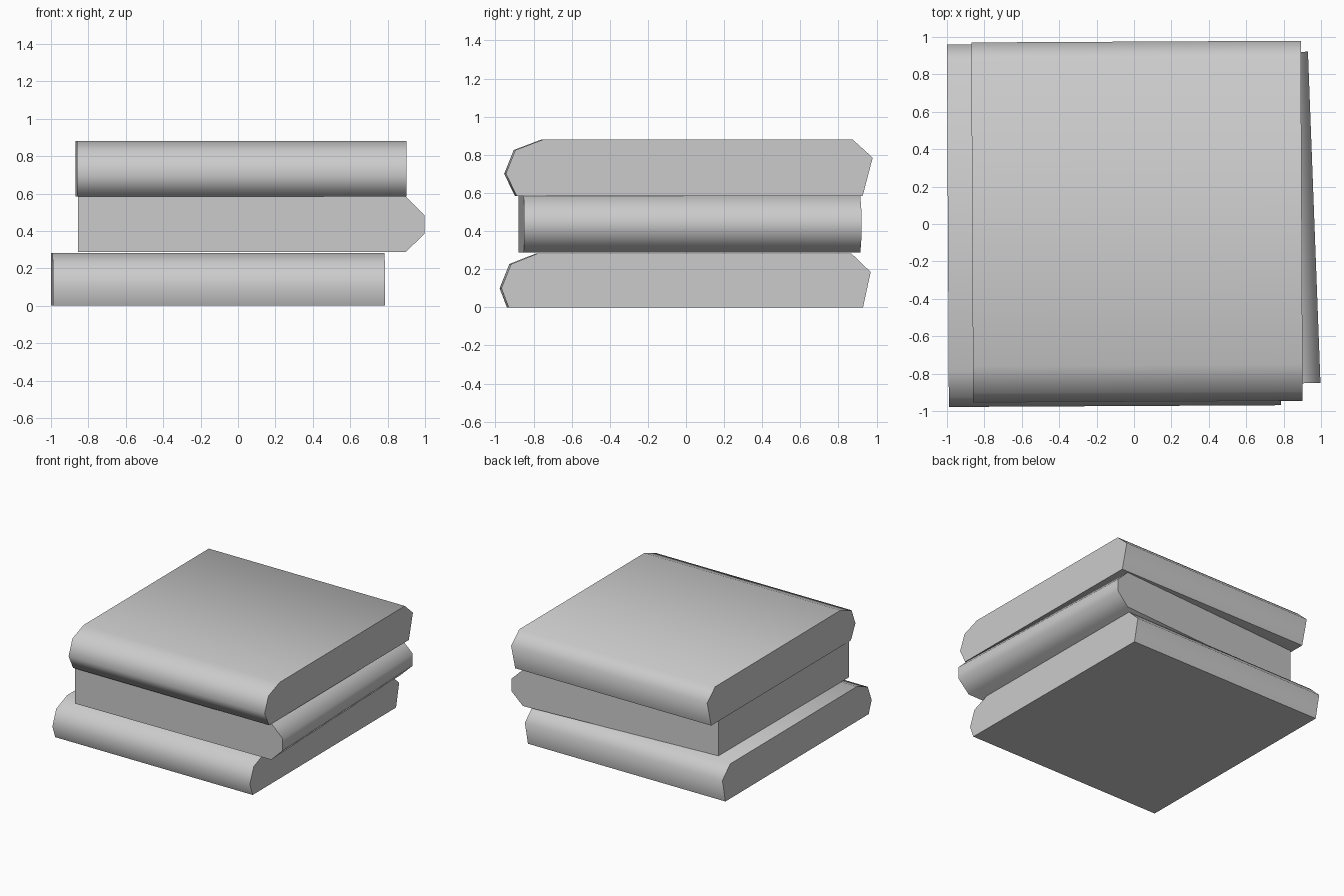
import bpy
import bmesh
import math

cube = bpy.data.objects.get("Cube")
if cube:
    bpy.data.objects.remove(cube, do_unlink=True)

GREY = (0.6, 0.6, 0.6, 1)
stone = bpy.data.materials.new("plain_grey")
stone.use_nodes = True
stone.diffuse_color = GREY
stone.node_tree.nodes["Principled BSDF"].inputs["Base Color"].default_value = GREY


def loft(name, end_a, end_b):
    """Solid between two matching outlines, with softened rounded sides."""
    bm = bmesh.new()
    a = [bm.verts.new(p) for p in end_a]
    b = [bm.verts.new(p) for p in end_b]
    bm.faces.new(a)
    bm.faces.new(b[::-1])
    for i in range(len(a)):
        j = (i + 1) % len(a)
        bm.faces.new((a[j], a[i], b[i], b[j]))
    bmesh.ops.recalc_face_normals(bm, faces=bm.faces)
    mesh = bpy.data.meshes.new(name)
    bm.to_mesh(mesh)
    bm.free()
    mesh.materials.append(stone)
    obj = bpy.data.objects.new(name, mesh)
    bpy.context.collection.objects.link(obj)
    bpy.ops.object.select_all(action='DESELECT')
    obj.select_set(True)
    bpy.context.view_layer.objects.active = obj
    bpy.ops.object.shade_smooth_by_angle(angle=math.radians(65))
    return obj


def slab(name, x0, x1, profile):
    """Slab with rounded front and back, turned very slightly."""
    obj = loft(name, [(x0, y, z) for y, z in profile],
               [(x1, y, z) for y, z in profile])
    obj.rotation_euler.z = math.radians(0.3)


# Bottom and top slabs, rounded at the front and back
slab("bottom_slab", -0.995, 0.78,
     [(-0.935, 0), (-0.973, 0.1), (-0.922, 0.227), (-0.78, 0.283),
      (0.863, 0.283), (0.965, 0.185), (0.925, 0)])
slab("top_slab", -0.865, 0.897,
     [(-0.892, 0.583), (-0.95, 0.7), (-0.9, 0.825), (-0.755, 0.88),
      (0.87, 0.88), (0.975, 0.785), (0.922, 0.583)])

# Middle slab, turned askew, rounded on one side only
SIDE = [(0.1, 0.287), (0, 0.385), (0, 0.485), (0.1, 0.583)]


def middle_end(left, right):
    outline = [(left[0], left[1], SIDE[0][1])]
    for inset, z in SIDE:
        t = inset / (right[0] - left[0])
        outline.append((right[0] - inset, right[1] + (left[1] - right[1]) * t, z))
    outline.append((left[0], left[1], SIDE[-1][1]))
    return outline


loft("middle_slab", middle_end((-0.855, -0.88), (0.997, -0.85)),
     middle_end((-0.853, 0.8), (0.93, 0.922)))
